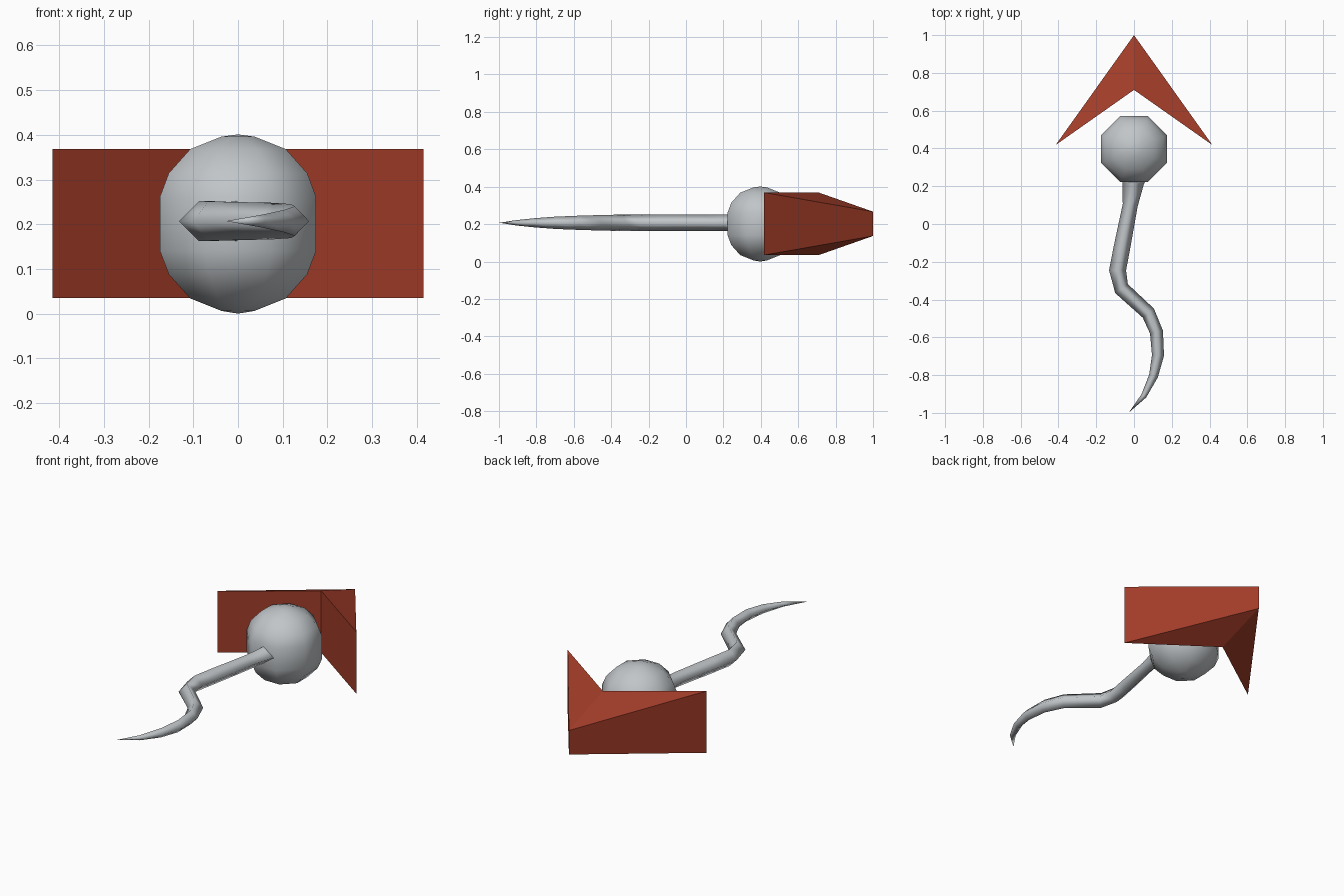
import bpy, bmesh, math
from mathutils import Vector

if "Cube" in bpy.data.objects:
    bpy.data.objects.remove(bpy.data.objects["Cube"])


def material(name, color):
    m = bpy.data.materials.new(name)
    m.diffuse_color = (*color, 1)
    m.use_nodes = True
    m.node_tree.nodes["Principled BSDF"].inputs["Base Color"].default_value = m.diffuse_color
    return m


def finish(bm, name, mat, smooth):
    bmesh.ops.recalc_face_normals(bm, faces=bm.faces)
    me = bpy.data.meshes.new(name)
    bm.to_mesh(me)
    bm.free()
    me.materials.append(mat)
    for p in me.polygons:
        p.use_smooth = smooth
    ob = bpy.data.objects.new(name, me)
    bpy.context.collection.objects.link(ob)
    return ob


def bridge(bm, a, b):
    n = len(a)
    for i in range(n):
        bm.faces.new((a[i], a[(i + 1) % n], b[(i + 1) % n], b[i]))


def fan(bm, ring, point):
    v = bm.verts.new(point)
    n = len(ring)
    for i in range(n):
        bm.faces.new((ring[i], ring[(i + 1) % n], v))


grey = material("light grey", (0.53, 0.56, 0.58))
red = material("brick red", (0.36, 0.045, 0.022))

# Chevron: swept wings, upper and lower faces tapering to the tip
bm = bmesh.new()
MID = 0.2015
outline = [(0, 1.0, 0.065), (0.415, 0.418, 0.167), (0, 0.71, 0.167), (-0.415, 0.418, 0.167)]
top = [bm.verts.new((x, y, MID + h)) for x, y, h in outline]
low = [bm.verts.new((x, y, MID - h)) for x, y, h in outline]
bridge(bm, top, low)
for layer in (top, low):
    tip, right, notch, left = layer
    bm.faces.new((tip, right, notch))
    bm.faces.new((tip, notch, left))
finish(bm, "chevron", red, False)

# Ball: eight-sided lathe, flat sides facing the axes
bm = bmesh.new()
half = [(0.195, 0.037), (0.167, 0.107), (0.113, 0.155), (0.06, 0.175)]
profile = half + [(-z, w) for z, w in reversed(half)]
rings = []
for z, w in profile:
    r = w / math.cos(math.pi / 8)
    rings.append([bm.verts.new((r * math.cos((i + 0.5) * math.pi / 4),
                                0.397 + r * math.sin((i + 0.5) * math.pi / 4), 0.201 + z))
                  for i in range(8)])
for a, b in zip(rings, rings[1:]):
    bridge(bm, a, b)
fan(bm, rings[0], (0, 0.397, 0.401))
fan(bm, rings[-1], (0, 0.397, 0.0))
finish(bm, "ball", grey, True)

# Tail: four-sided diamond section along a winding path (x, y, half width, half height)
path = [(0, 0.27, 0.08, 0.055), (-0.005, 0.215, 0.057, 0.044), (-0.02, 0.10, 0.040, 0.043),
        (-0.065, -0.13, 0.044, 0.045), (-0.087, -0.245, 0.045, 0.045),
        (-0.066, -0.342, 0.041, 0.044), (0.076, -0.472, 0.038, 0.041),
        (0.119, -0.572, 0.035, 0.038), (0.127, -0.695, 0.032, 0.033),
        (0.103, -0.805, 0.024, 0.025), (0.052, -0.91, 0.015, 0.014), (-0.027, -0.998, 0, 0)]
bm = bmesh.new()
rings = []
Z = 0.207
for i, (x, y, w, h) in enumerate(path[:-1]):
    p, q = path[max(i - 1, 0)], path[i + 1]
    d = Vector((q[0] - p[0], q[1] - p[1], 0)).normalized()
    s = Vector((-d.y, d.x, 0)) * w
    c, up = Vector((x, y, Z)), Vector((0, 0, h))
    rings.append([bm.verts.new(v) for v in (c + s, c + up, c - s, c - up)])
for a, b in zip(rings, rings[1:]):
    bridge(bm, a, b)
fan(bm, rings[-1], (path[-1][0], path[-1][1], Z))
bm.faces.new(rings[0])
finish(bm, "tail", grey, True)
